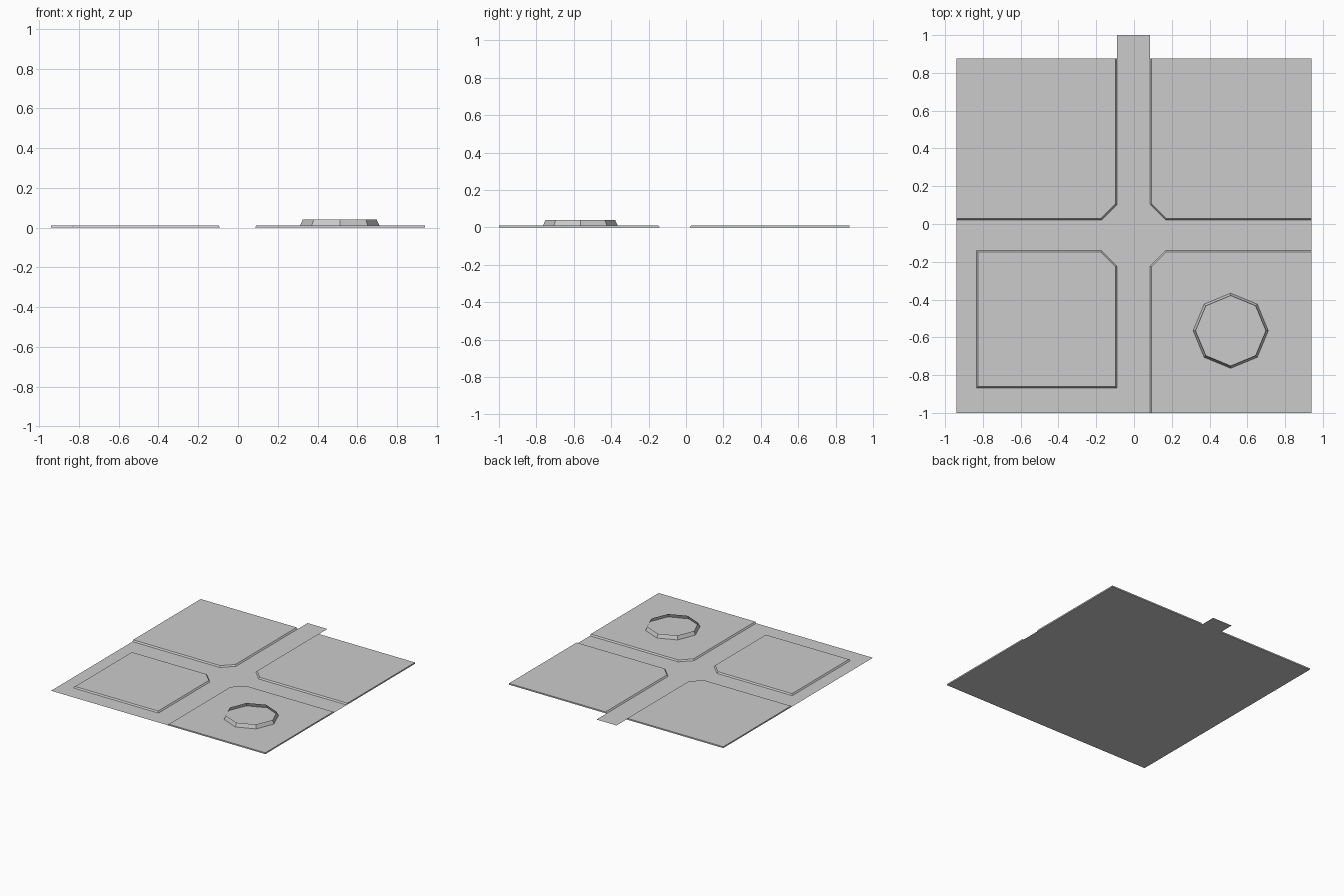
import bpy, bmesh, math
from mathutils import Vector

if "Cube" in bpy.data.objects:
    bpy.data.objects.remove(bpy.data.objects["Cube"])

CURB_H, CURB_RUN = 0.011, 0.008
X0, X1, Y0, Y1 = -0.94, 0.94, -1.0, 0.875      # tile limits
RL, RR, RB, RT = -0.09, 0.085, -0.14, 0.02     # road limits
C = 0.083                                      # corner cut


def make(name, bm):
    me = bpy.data.meshes.new(name)
    bm.to_mesh(me)
    bm.free()
    ob = bpy.data.objects.new(name, me)
    bpy.context.collection.objects.link(ob)
    return ob


def ring(bm, pts, z):
    return [bm.verts.new((p[0], p[1], z)) for p in pts]


def walls(bm, low, high):
    n = len(low)
    for i in range(n):
        j = (i + 1) % n
        bm.faces.new((low[i], low[j], high[j], high[i]))


def on_border(a, b):
    return any(abs(a[k] - v) < 1e-5 and abs(b[k] - v) < 1e-5
               for k, v in ((0, X0), (0, X1), (1, Y0), (1, Y1)))


def inset(pts):
    """Move curb edges inward, leaving edges on the tile border in place."""
    lines = []
    for i, a in enumerate(pts):
        b = pts[(i + 1) % len(pts)]
        d = (Vector(b) - Vector(a)).normalized()
        n = Vector((-d.y, d.x))
        lines.append((n, n.dot(Vector(a)) + (0 if on_border(a, b) else CURB_RUN)))
    out = []
    for i in range(len(pts)):
        (n, c), (m, e) = lines[i - 1], lines[i]
        det = n.x * m.y - n.y * m.x
        out.append(((c * m.y - e * n.y) / det, (n.x * e - m.x * c) / det))
    return out


def lot(name, outer, inner):
    """Raised block with a cut corner at the crossing."""
    (ox, oy), (ix, iy) = outer, inner
    sx, sy = (1 if ox > ix else -1), (1 if oy > iy else -1)
    pts = [(ix + sx * C, iy), (ox, iy), (ox, oy), (ix, oy), (ix, iy + sy * C)]
    if sx * sy < 0:
        pts.reverse()
    bm = bmesh.new()
    low, high = ring(bm, pts, 0), ring(bm, inset(pts), CURB_H)
    walls(bm, low, high)
    bm.faces.new(high)
    make(name, bm)


# Road sheet with the connecting tab at the back
bm = bmesh.new()
bm.faces.new(ring(bm, [(X0, Y0), (X1, Y0), (X1, Y1), (RR, Y1), (RR, 1),
                       (RL, 1), (RL, Y1), (X0, Y1)], 0))
make("road", bm)

# Four raised lots around the crossing
lot("lot_back_left", (X0, Y1), (RL, RT))
lot("lot_back_right", (X1, Y1), (RR, RT))
lot("lot_front_right", (X1, Y0), (RR, RB))
lot("lot_front_left", (-0.835, -0.869), (RL, RB))

# Open octagonal planter wall
bm = bmesh.new()
oct_pts = lambda r: [(0.512 + r * math.cos(i * math.pi / 4),
                      -0.565 + r * math.sin(i * math.pi / 4)) for i in range(8)]
walls(bm, ring(bm, oct_pts(0.2), CURB_H - 0.002), ring(bm, oct_pts(0.186), 0.04))
make("octagon_wall", bm)
